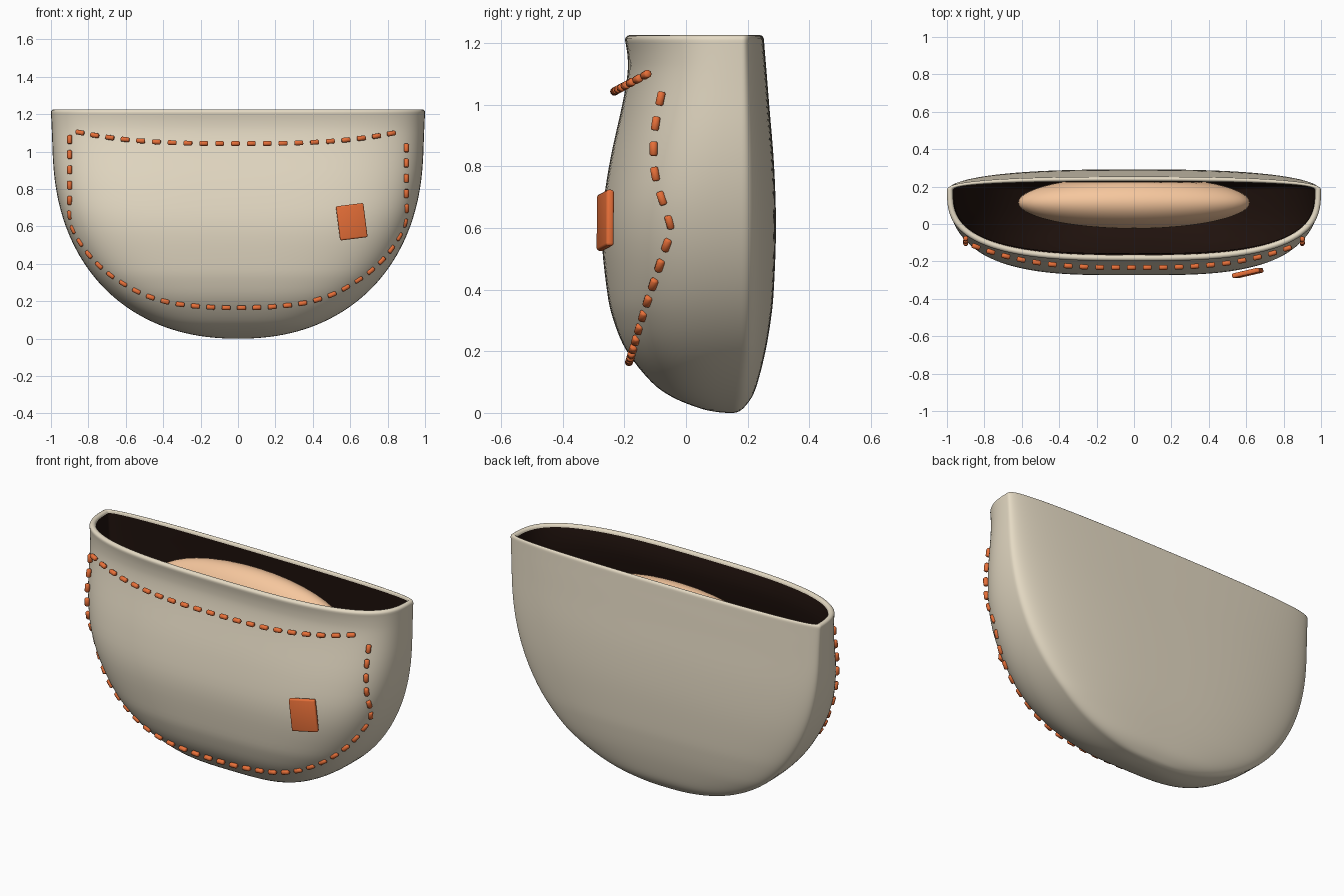
import bpy, bmesh, math
from mathutils import Vector, Matrix

if "Cube" in bpy.data.objects:
    bpy.data.objects.remove(bpy.data.objects["Cube"])


def material(name, rgb):
    m = bpy.data.materials.new(name)
    m.diffuse_color = (*rgb, 1)
    m.use_nodes = True
    m.node_tree.nodes["Principled BSDF"].inputs["Base Color"].default_value = m.diffuse_color
    return m


CREAM = material("cream_fabric", (0.78, 0.70, 0.55))
DARK = material("dark_lining", (0.014, 0.006, 0.004))
ORANGE = material("orange_thread", (0.80, 0.16, 0.04))
PEACH = material("peach", (0.92, 0.57, 0.34))


def finish(bm, name, mat, angle=50):
    bmesh.ops.recalc_face_normals(bm, faces=bm.faces[:])
    me = bpy.data.meshes.new(name)
    bm.to_mesh(me)
    bm.free()
    me.materials.append(mat)
    ob = bpy.data.objects.new(name, me)
    bpy.context.collection.objects.link(ob)
    bpy.context.view_layer.objects.active = ob
    ob.select_set(True)
    bpy.ops.object.shade_smooth_by_angle(angle=math.radians(angle))
    ob.select_set(False)
    return ob


def smooth(keys, steps):
    """Catmull-Rom interpolation through tuples."""
    pts = [Vector(k) for k in keys]
    out = []
    for i in range(len(pts) - 1):
        a, b, c, d = pts[max(i - 1, 0)], pts[i], pts[i + 1], pts[min(i + 2, len(pts) - 1)]
        for s in range(steps):
            t = s / steps
            out.append(0.5 * (2 * b + (c - a) * t + (2 * a - 5 * b + 4 * c - d) * t * t
                              + (3 * b - a - 3 * c + d) * t ** 3))
    return out + [pts[-1]]


def ring(bm, z, w, f, b, n=128):
    """Cushion-shaped section: half width w, front y f, back y b."""
    seam = min(0.15 + 0.15 * z, 0.18)
    front_p = 3.3 - 0.4 * max(0, min(1, (z - 0.7) / 0.5))
    vs = []
    for i in range(n):
        a = math.tau * i / n
        c, s = math.cos(a), math.sin(a)
        p = 2.6 if s > 0 else front_p
        x = w * math.copysign(abs(c) ** (2 / p), c)
        k = abs(s) ** (2 / p)
        vs.append(bm.verts.new((x, seam + k * ((b if s > 0 else f) - seam), z)))
    return vs


def loft(levels, name, mat):
    bm = bmesh.new()
    rings = [ring(bm, *l) for l in levels]
    for r0, r1 in zip(rings, rings[1:]):
        n = len(r0)
        for i in range(n):
            bm.faces.new((r0[i], r0[(i + 1) % n], r1[(i + 1) % n], r1[i]))
    bm.faces.new(rings[0])
    return finish(bm, name, mat)


def half_width(z):
    """Rounded U outline seen from the front."""
    s = (1 - max(0, 1 - z) ** 2.2) ** (1 / 2.2)
    return max(0.02, 0.98 * s + 0.02 * min(1, z / 1.21) ** 3)


# Pouch side profile: height, front y, back y
profile = [
    (0.0, 0.135, 0.155), (0.003, 0.10, 0.168), (0.015, 0.045, 0.186), (0.05, -0.042, 0.213),
    (0.1, -0.112, 0.233), (0.2, -0.192, 0.258), (0.3, -0.235, 0.275), (0.4, -0.257, 0.285),
    (0.6, -0.274, 0.292), (0.8, -0.25, 0.286), (1.0, -0.207, 0.27), (1.1, -0.19, 0.262),
    (1.16, -0.19, 0.257), (1.21, -0.198, 0.253)]
levels = [(z, half_width(z), f, b) for z, f, b in smooth(profile, 4)]


def inset(l, d, dz=0.0):
    return (l[0] + dz, l[1] - d, l[2] + d, l[3] - d * 0.8)


# Outer pouch with rounded rim
top = levels[-1]
rim = [inset(top, 0.016 * (1 - math.cos(a)), 0.016 * math.sin(a))
       for a in (math.pi * i / 8 for i in range(1, 9))]
loft(levels + rim, "pouch_shell", CREAM)

# Dark lining
loft([inset(l, 0.032) for l in levels if l[0] >= 0.05], "pouch_lining", DARK)

# Soft rounded form inside the pouch
bm = bmesh.new()
bmesh.ops.create_uvsphere(bm, u_segments=48, v_segments=24, radius=1)
bmesh.ops.transform(bm, verts=bm.verts[:], matrix=Matrix.Translation((0, 0.115, 0.955))
                    @ Matrix.Diagonal((0.62, 0.14, 0.22, 1)))
# keep it inside the back wall
for v in bm.verts:
    v.co.y = min(v.co.y, 0.225)
finish(bm, "inner_cushion", PEACH)


# Stitches: evenly spaced capsules along a path
def stitches(path, name, count):
    dist = [0.0]
    for a, b in zip(path, path[1:]):
        dist.append(dist[-1] + (b - a).length)
    bm = bmesh.new()
    for k in range(count):
        d = dist[-1] * k / (count - 1)
        i = max(j for j in range(len(path) - 1) if dist[j] <= d + 1e-9)
        a, b = path[i], path[i + 1]
        pos = a.lerp(b, (d - dist[i]) / (dist[i + 1] - dist[i]))
        m = Matrix.Translation(pos) @ (b - a).to_track_quat('Z', 'Y').to_matrix().to_4x4()
        rows = []
        for z, r in ((-0.023, 0.009), (-0.018, 0.0135), (0.018, 0.0135), (0.023, 0.009)):
            rows.append([bm.verts.new(m @ Vector((r * math.cos(math.tau * j / 10),
                                                  r * math.sin(math.tau * j / 10), z)))
                         for j in range(10)])
        for r0, r1 in zip(rows, rows[1:]):
            for j in range(10):
                bm.faces.new((r0[j], r0[j - 1], r1[j - 1], r1[j]))
        bm.faces.new(rows[0])
        bm.faces.new(rows[-1])
    finish(bm, name, ORANGE)


top_path = []
for i in range(81):
    x = -0.845 + 1.665 * i / 80
    u = (abs(x) / 0.84) ** 2.9
    top_path.append(Vector((x, -0.233 + 0.11 * u, 1.043 + 0.058 * u)))
stitches(top_path, "top_stitching", 21)

half = [(0.9, -0.083, 1.02), (0.9, -0.1, 0.93), (0.9, -0.105, 0.84), (0.9, -0.097, 0.755),
        (0.9, -0.07, 0.67), (0.885, -0.05, 0.595), (0.84, -0.075, 0.51), (0.78, -0.102, 0.43),
        (0.70, -0.127, 0.355), (0.60, -0.148, 0.287), (0.49, -0.165, 0.23),
        (0.35, -0.177, 0.19), (0.18, -0.183, 0.17), (0, -0.185, 0.165)]
left = [(-0.9, -0.078, 1.065)] + [(-x, y, z) for x, y, z in half]
stitches(smooth(left + half[-2::-1], 4), "edge_stitching", 38)

# Small sewn-on patch
bm = bmesh.new()
bmesh.ops.create_cube(bm, size=1)
bmesh.ops.scale(bm, vec=(0.15, 0.026, 0.184), verts=bm.verts[:])
bmesh.ops.bevel(bm, geom=bm.edges[:], offset=0.009, segments=3, profile=0.5, affect='EDGES')
patch = finish(bm, "patch", ORANGE, 40)
patch.matrix_world = (Matrix.Translation((0.608, -0.262, 0.625))
                      @ Matrix.Rotation(math.radians(13), 4, 'Z')
                      @ Matrix.Rotation(math.radians(-7), 4, 'Y')
                      @ Matrix.Rotation(math.radians(-2), 4, 'X'))
